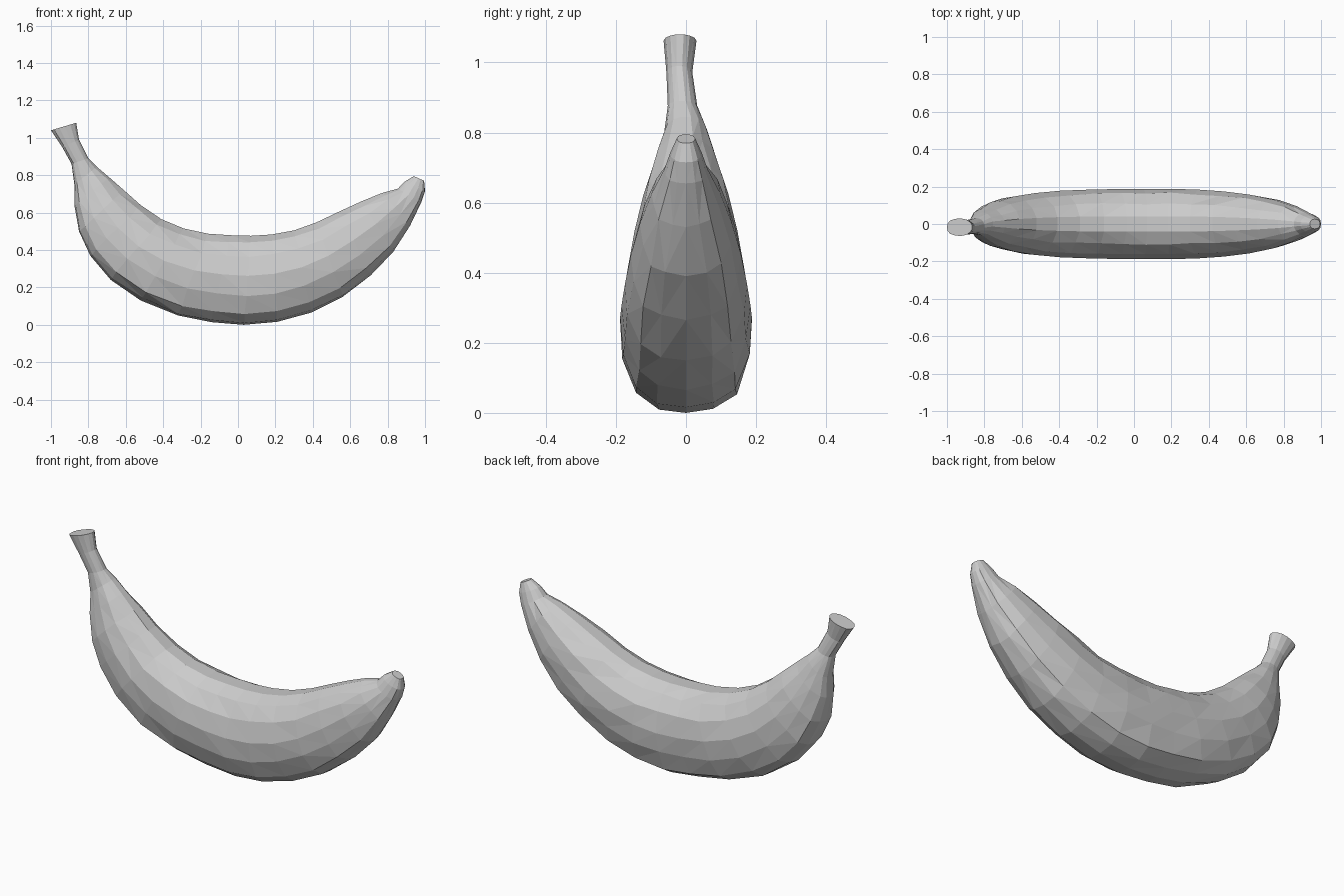
import bpy, bmesh, random
from mathutils import Vector

random.seed(4)

# Stations along the fruit: outer x, outer z, inner x, inner z, half width, y shift
stations = [
    (-1.00, 1.04, -0.865, 1.08, 0.047, -0.017),
    (-0.94, 0.95, -0.85, 0.99, 0.037, -0.019),
    (-0.89, 0.86, -0.80, 0.89, 0.042, -0.010),
    (-0.875, 0.75, -0.755, 0.845, 0.062, 0.00),
    (-0.875, 0.64, -0.69, 0.79, 0.088, 0.00),
    (-0.85, 0.50, -0.61, 0.72, 0.122, 0.00),
    (-0.79, 0.37, -0.52, 0.64, 0.147, 0.00),
    (-0.68, 0.24, -0.41, 0.565, 0.165, 0.00),
    (-0.52, 0.13, -0.29, 0.515, 0.178, 0.00),
    (-0.32, 0.05, -0.16, 0.487, 0.184, 0.00),
    (-0.14, 0.014, -0.04, 0.479, 0.187, 0.00),
    (0.03, 0.000, 0.07, 0.476, 0.188, 0.00),
    (0.21, 0.016, 0.18, 0.483, 0.188, 0.00),
    (0.39, 0.065, 0.30, 0.505, 0.184, 0.00),
    (0.56, 0.15, 0.42, 0.548, 0.174, 0.00),
    (0.71, 0.265, 0.54, 0.605, 0.157, 0.00),
    (0.83, 0.39, 0.66, 0.66, 0.132, 0.00),
    (0.92, 0.53, 0.77, 0.705, 0.098, 0.00),
    (0.98, 0.655, 0.855, 0.728, 0.062, 0.00),
    (1.00, 0.715, 0.89, 0.765, 0.045, 0.00),
    (0.995, 0.77, 0.94, 0.795, 0.026, 0.00),
]

# Half cross-section: (sideways fraction, fraction from outer to inner edge)
half = [(0, 0), (0.42, 0.03), (0.75, 0.12), (0.95, 0.33), (1, 0.55),
        (0.87, 0.77), (0.58, 0.92), (0.22, 1)]
section = half + [(-u, v) for u, v in reversed(half[1:])]

bm = bmesh.new()
rings = []
for i, (ox, oz, ix, iz, w, dy) in enumerate(stations):
    ring = []
    for u, v in section:
        p = Vector((ox + (ix - ox) * v, u * w + dy, oz + (iz - oz) * v))
        # Slight bumps on the skin, away from the ends and extremes
        if 3 < i < 18 and 0 < v < 1 and abs(u) < 1:
            p += Vector([random.uniform(-0.005, 0.005) for _ in range(3)])
        ring.append(bm.verts.new(p))
    rings.append(ring)

# Skin between rings
n = len(section)
for a, b in zip(rings, rings[1:]):
    for k in range(n):
        m = (k + 1) % n
        bm.faces.new((a[k], a[m], b[m], b[k]))

# Cut stem face and blossom tip
bm.faces.new(rings[0])
bm.faces.new(rings[-1])
bmesh.ops.triangulate(bm, faces=bm.faces[:])
bmesh.ops.recalc_face_normals(bm, faces=bm.faces[:])

mesh = bpy.data.meshes.new("banana")
bm.to_mesh(mesh)
bm.free()
banana = bpy.data.objects.new("banana", mesh)
bpy.context.collection.objects.link(banana)
